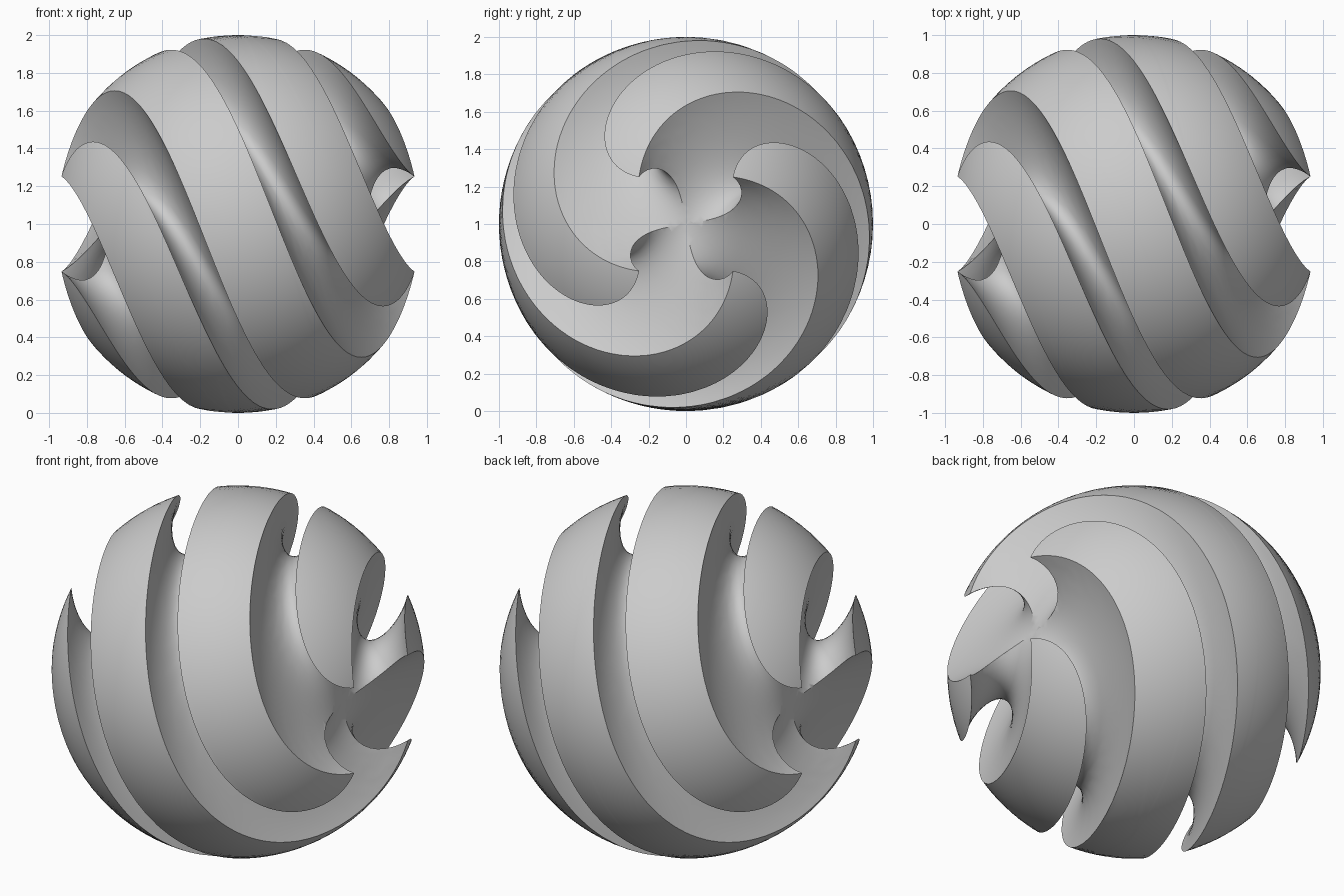
import bpy, math

if "Cube" in bpy.data.objects:
    bpy.data.objects.remove(bpy.data.objects["Cube"])

RADIUS = 1.0
RING = 0.938                   # centre radius of the groove cutters
GROOVE = 0.253                 # tube radius of the groove cutters
TWIST = math.radians(144.5)    # twist per unit along x


def ring_cutter(name, angle):
    bpy.ops.mesh.primitive_torus_add(major_radius=RING, minor_radius=GROOVE,
                                     major_segments=160, minor_segments=48,
                                     rotation=(angle, 0, 0))
    ring = bpy.context.object
    ring.name = name
    ring.hide_render = True
    return ring


# ball, with two crossing ring grooves through both x poles
bpy.ops.mesh.primitive_ico_sphere_add(subdivisions=6, radius=RADIUS)
ball = bpy.context.object
ball.name = "twisted_grooved_ball"
cutters = [ring_cutter("groove_cutter_a", math.pi / 4),
           ring_cutter("groove_cutter_b", -math.pi / 4)]
for ring in cutters:
    mod = ball.modifiers.new("groove", 'BOOLEAN')
    mod.operation = 'DIFFERENCE'
    mod.solver = 'EXACT'
    mod.object = ring
ball.modifiers.new("triangles", 'TRIANGULATE')

graph = bpy.context.evaluated_depsgraph_get()
ball.data = bpy.data.meshes.new_from_object(ball.evaluated_get(graph))
ball.modifiers.clear()
for ring in cutters:
    bpy.data.objects.remove(ring)

# twist around the x axis so the grooves become spirals, then lift to the floor
for v in ball.data.vertices:
    x, y, z = v.co
    c, s = math.cos(TWIST * x), math.sin(TWIST * x)
    v.co = (x, y * c - z * s, y * s + z * c + RADIUS)

bpy.ops.object.select_all(action='DESELECT')
ball.select_set(True)
bpy.context.view_layer.objects.active = ball
bpy.ops.object.shade_smooth_by_angle(angle=math.radians(30))
